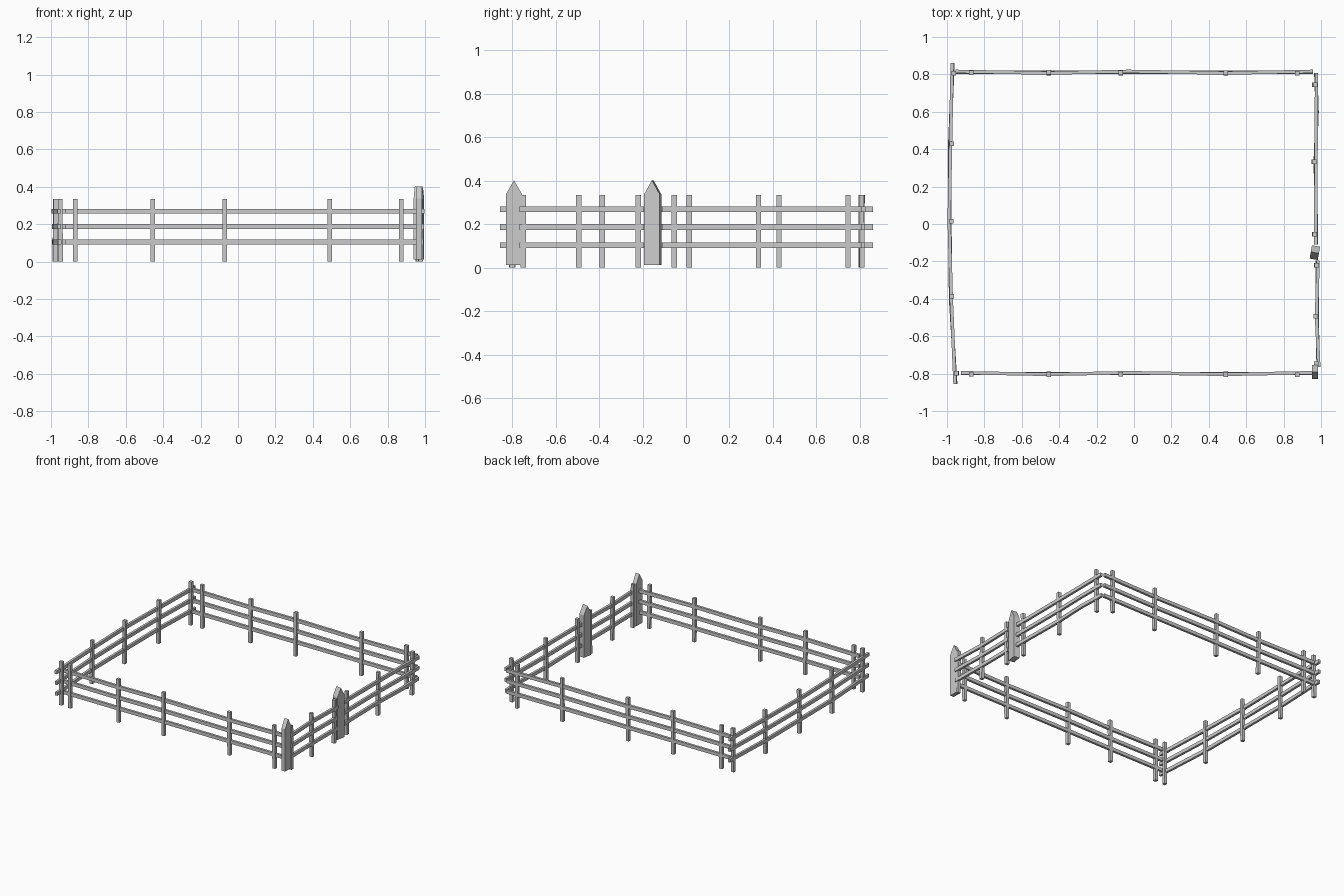
import bpy, bmesh, random
from math import radians
from mathutils import Vector, Matrix

if "Cube" in bpy.data.objects:
    bpy.data.objects.remove(bpy.data.objects["Cube"])

random.seed(4)
RAIL_Z = (0.104, 0.187, 0.269)


def finish(bm, name):
    bmesh.ops.recalc_face_normals(bm, faces=bm.faces)
    me = bpy.data.meshes.new(name)
    bm.to_mesh(me)
    bm.free()
    ob = bpy.data.objects.new(name, me)
    bpy.context.collection.objects.link(ob)
    return ob


def rail(name, pts, z, depth=0.018, height=0.026):
    """Square bar swept along a bent plan path."""
    bm = bmesh.new()
    rings = []
    d = Vector(pts[-1]) - Vector(pts[0])
    n = Vector((-d.y, d.x)).normalized() * depth / 2
    for x, y in pts:
        rings.append([bm.verts.new((x + s * n.x, y + s * n.y, z + t * height / 2))
                      for s, t in ((-1, -1), (1, -1), (1, 1), (-1, 1))])
    for a, b in zip(rings, rings[1:]):
        for i in range(4):
            j = (i + 1) % 4
            bm.faces.new((a[i], a[j], b[j], b[i]))
    bm.faces.new(rings[0])
    bm.faces.new(rings[-1])
    finish(bm, name)


def post(name, x, y, lean=(0, 0)):
    """Slim upright with a slight lean."""
    bm = bmesh.new()
    bmesh.ops.create_cube(bm, size=1)
    for v in bm.verts:
        k = v.co.z
        v.co = (x + v.co.x * 0.024 + lean[0] * k,
                y + v.co.y * 0.024 + lean[1] * k, (k + 0.5) * 0.335)
    finish(bm, name)


def pointed_post(name, x, y, w, d, z0, turn):
    """Wide plank with a pointed top."""
    bm = bmesh.new()
    prof = [(-w / 2, z0), (w / 2, z0), (w / 2, 0.338), (0, 0.402), (-w / 2, 0.338)]
    f = bm.faces.new([bm.verts.new((-d / 2, u, z)) for u, z in prof])
    r = bmesh.ops.extrude_face_region(bm, geom=[f])
    bmesh.ops.translate(bm, vec=(d, 0, 0),
                        verts=[v for v in r["geom"] if isinstance(v, bmesh.types.BMVert)])
    ob = finish(bm, name)
    ob.data.transform(Matrix.Translation((x, y, 0)) @ Matrix.Rotation(radians(turn), 4, 'Z'))


def fence(side, path, posts, sway=0.002):
    d = Vector(path[-1]) - Vector(path[0])
    n = Vector((-d.y, d.x)).normalized()
    for i, z in enumerate(RAIL_Z):
        s = (i - 1) * sway
        pts = [(x + n.x * s * (-1) ** k, y + n.y * s * (-1) ** k)
               for k, (x, y) in enumerate(path)]
        rail(f"{side}_rail_{i + 1}", pts, z)
    for i, (x, y) in enumerate(posts):
        # lean only across the fence line
        k = random.uniform(-0.006, 0.006)
        post(f"{side}_post_{i + 1}", x, y, (n.x * k, n.y * k))


# front and back fences
PX = (-0.87, -0.457, -0.072, 0.49, 0.874)
for side, y, x0 in (("front", -0.799, -0.925), ("back", 0.812, -0.955)):
    path = [(x0, y + 0.002), (-0.457, y - 0.003), (-0.03, y + 0.002),
            (0.49, y - 0.003), (0.957, y + 0.002)]
    fence(side, path, [(x, y - 0.004) for x in PX])

# left fence, bowed outward
fence("left", [(-0.955, -0.855), (-0.979, -0.40), (-0.986, 0.015),
               (-0.983, 0.43), (-0.970, 0.86)],
      [(-0.949, -0.797), (-0.976, -0.385), (-0.978, 0.015), (-0.976, 0.428), (-0.966, 0.805)])

# right fence in two runs
fence("right_long", [(0.974, 0.808), (0.977, 0.60), (0.971, 0.335), (0.974, -0.11)],
      [(0.967, 0.745), (0.963, 0.333), (0.965, -0.054)])
fence("right_short", [(0.982, -0.195), (0.978, -0.495), (0.986, -0.765)],
      [(0.976, -0.220), (0.973, -0.493), (0.976, -0.748)])

# gate posts
pointed_post("gate_post", 0.967, -0.153, 0.072, 0.044, 0.012, -10)
pointed_post("corner_gate_post", 0.967, -0.791, 0.074, 0.032, 0.012, 0)
